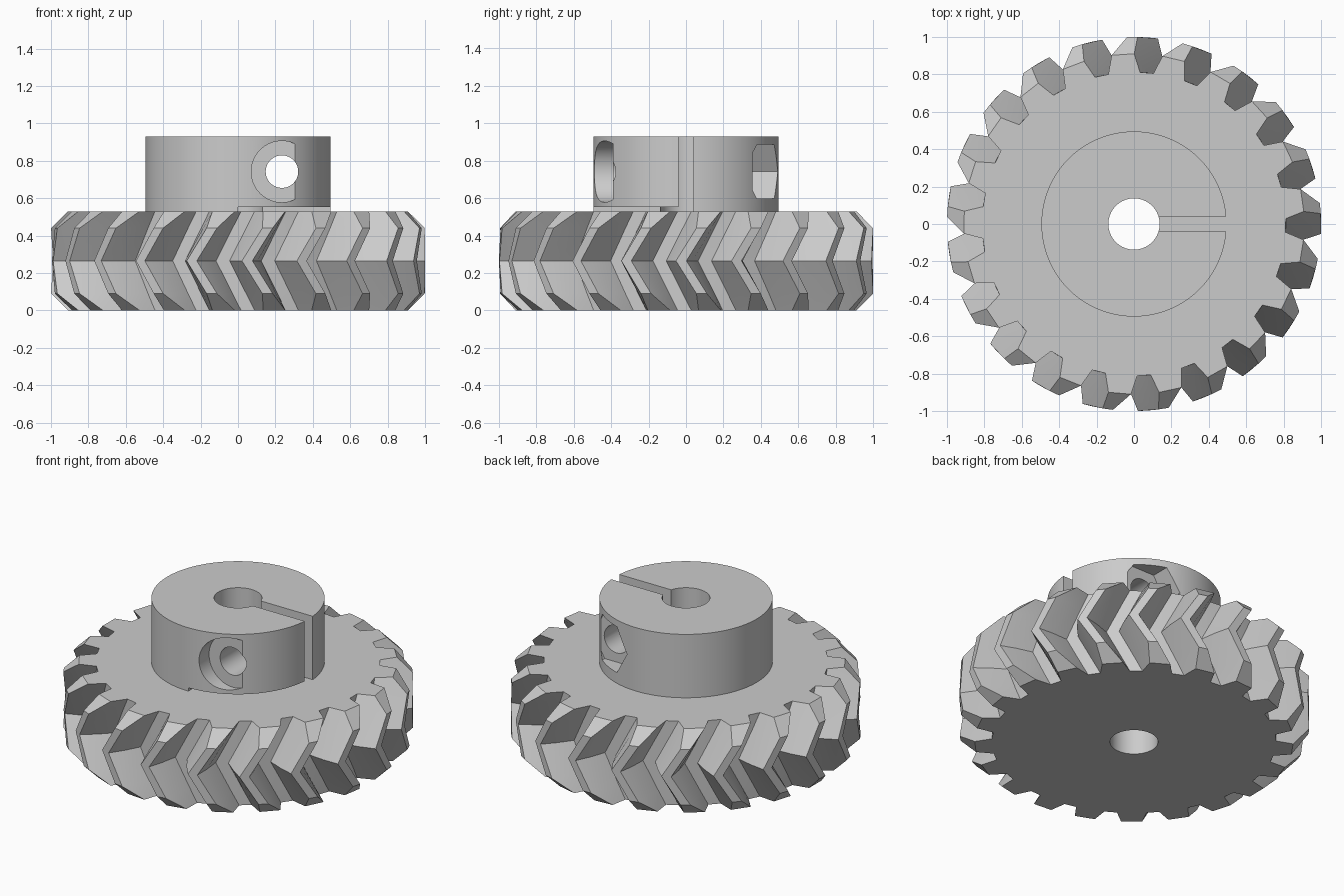
import bpy, bmesh, math
from mathutils import Matrix

if "Cube" in bpy.data.objects:
    bpy.data.objects.remove(bpy.data.objects["Cube"])

TEETH = 21
PITCH = math.tau / TEETH
GEAR_H, HUB_TOP, HUB_R, BORE_R = 0.53, 0.93, 0.495, 0.137
BOLT_X, BOLT_Z = 0.235, 0.742

metal = bpy.data.materials.new("light grey")
metal.diffuse_color = (0.6, 0.6, 0.6, 1)
metal.use_nodes = True
metal.node_tree.nodes["Principled BSDF"].inputs["Base Color"].default_value = metal.diffuse_color


def add_object(name, bm):
    bmesh.ops.recalc_face_normals(bm, faces=bm.faces)
    mesh = bpy.data.meshes.new(name)
    bm.to_mesh(mesh)
    bm.free()
    mesh.materials.append(metal)
    obj = bpy.data.objects.new(name, mesh)
    bpy.context.collection.objects.link(obj)
    return obj


def cylinder(name, r, lo, hi, sides=96, x=0, z=0, along_y=False):
    bm = bmesh.new()
    bmesh.ops.create_cone(bm, cap_ends=True, segments=sides, radius1=r, radius2=r, depth=hi - lo)
    if along_y:
        # start with a corner on x so that a six-sided pocket is flat at top and bottom
        bmesh.ops.rotate(bm, verts=bm.verts, matrix=Matrix.Rotation(math.pi / 2, 3, "Z"))
        bmesh.ops.rotate(bm, verts=bm.verts, matrix=Matrix.Rotation(math.pi / 2, 3, "X"))
        bmesh.ops.translate(bm, verts=bm.verts, vec=(x, (lo + hi) / 2, z))
    else:
        bmesh.ops.translate(bm, verts=bm.verts, vec=(x, 0, (lo + hi) / 2))
    return add_object(name, bm)


def box(name, lo, hi):
    bm = bmesh.new()
    bmesh.ops.create_cube(bm, size=1)
    for v in bm.verts:
        v.co = [a + (c + 0.5) * (b - a) for a, b, c in zip(lo, hi, v.co)]
    return add_object(name, bm)


def cut(obj, cutter):
    mod = obj.modifiers.new("cut", "BOOLEAN")
    mod.operation, mod.solver, mod.object = "DIFFERENCE", "EXACT", cutter
    bpy.context.view_layer.objects.active = obj
    bpy.ops.object.modifier_apply(modifier=mod.name)
    bpy.data.objects.remove(cutter)


def smooth(obj, degrees):
    bpy.ops.object.select_all(action="DESELECT")
    obj.select_set(True)
    bpy.context.view_layer.objects.active = obj
    bpy.ops.object.shade_smooth_by_angle(angle=math.radians(degrees))


# Herringbone gear: tooth outline in five layers, twisted to the middle and back,
# with the tooth tips bevelled at both rims
bm = bmesh.new()
layers = []
for z, twist, tip_r, tip_half in ((0, 0, 0.91, 3.8), (0.09, 0.34, 1, 1.6), (0.265, 1, 1, 1.6),
                                  (0.44, 0.34, 1, 1.6), (GEAR_H, 0, 0.91, 3.8)):
    ring = []
    for k in range(TEETH):
        centre = math.radians(76.6 - 9.5 * twist) + k * PITCH
        for r, half in ((0.812, -6.0), (0.91, -3.8), (tip_r, -tip_half),
                        (tip_r, tip_half), (0.91, 3.8), (0.812, 6.0)):
            a = centre + math.radians(half)
            ring.append(bm.verts.new((r * math.cos(a), r * math.sin(a), z)))
    layers.append(ring)
n = len(layers[0])
for low, high in zip(layers, layers[1:]):
    for i in range(n):
        j = (i + 1) % n
        bm.faces.new((low[i], low[j], high[j], high[i]))
bm.faces.new(layers[0])
bm.faces.new(layers[-1])
bmesh.ops.remove_doubles(bm, verts=bm.verts, dist=1e-5)
gear = add_object("herringbone_gear", bm)
cut(gear, cylinder("bore_cutter", BORE_R, -0.2, 1.2))
smooth(gear, 20)

# Clamping hub
hub = cylinder("clamp_hub", HUB_R, GEAR_H, HUB_TOP, 128)
cut(hub, cylinder("bore_cutter", BORE_R, -0.2, 1.2))
# clamp slit, and the gap that frees the clamp arm from the gear
cut(hub, box("slit_cutter", (0, -0.04, 0.4), (0.7, 0.04, 1.1)))
cut(hub, box("arm_gap_cutter", (0, -0.7, 0.4), (0.7, 0.01, 0.552)))
# clamp bolt hole, bolt head recess and nut pocket
cut(hub, cylinder("bolt_cutter", 0.087, -0.7, 0.7, 48, BOLT_X, BOLT_Z, True))
cut(hub, cylinder("head_cutter", 0.164, -0.8, -0.39, 64, BOLT_X, BOLT_Z, True))
cut(hub, cylinder("nut_cutter", 0.167, 0.355, 0.8, 6, BOLT_X, BOLT_Z, True))
smooth(hub, 25)
